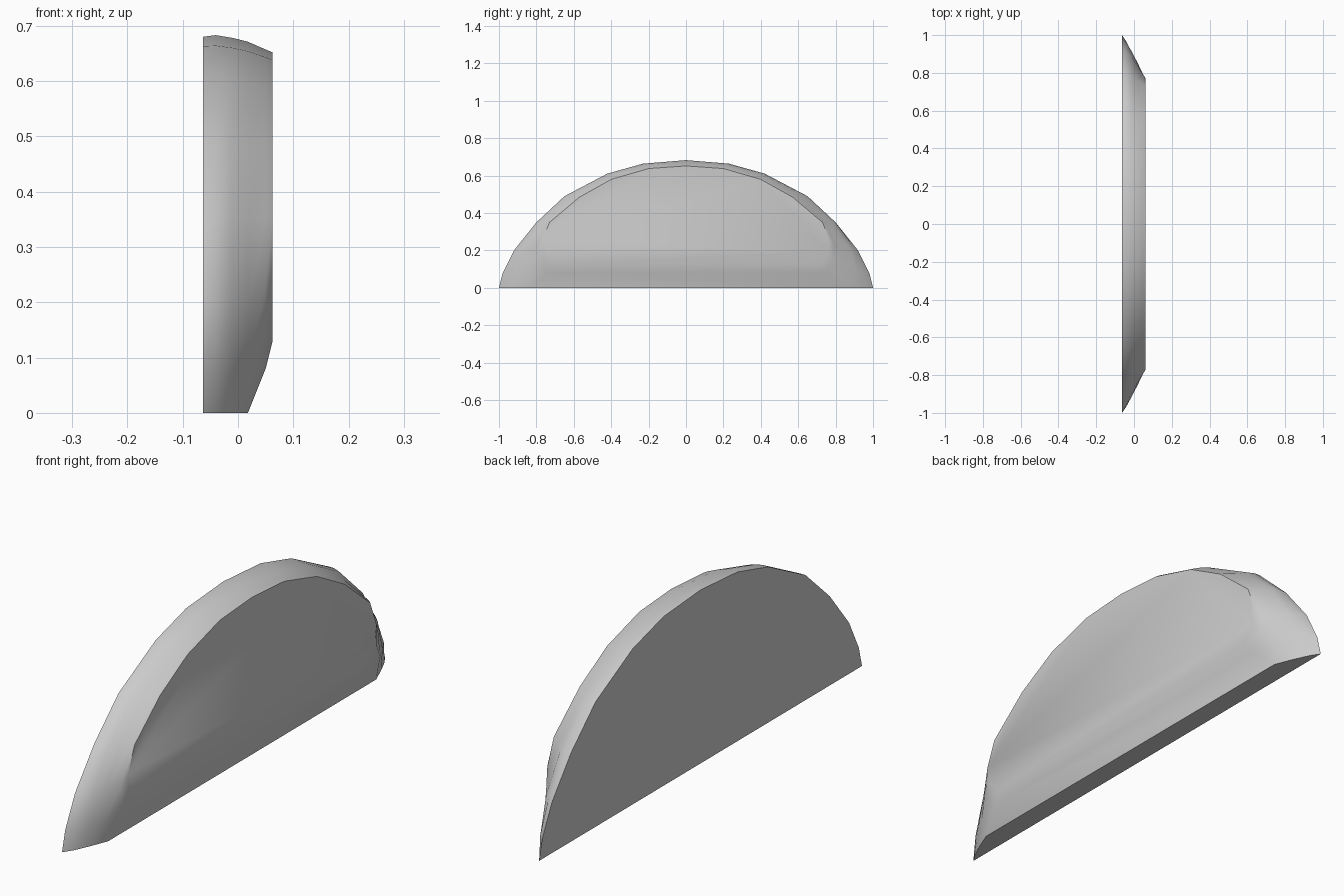
import bpy, bmesh, math

cube = bpy.data.objects.get("Cube")
if cube:
    bpy.data.objects.remove(cube)

grey = bpy.data.materials.new("light grey")
grey.use_nodes = True
grey.diffuse_color = (0.6, 0.6, 0.6, 1)
grey.node_tree.nodes["Principled BSDF"].inputs["Base Color"].default_value = (0.6, 0.6, 0.6, 1)

# Half outlines (y, z) from crown to base corner, keyed by depth x
sections = [
    (-0.063, [(0, .68), (.23, .663), (.42, .61), (.65, .49), (.8, .35), (.92, .2), (.98, .08), (1, 0)]),
    (-0.04, [(0, .683), (.23, .664), (.42, .611), (.65, .49), (.8, .35), (.91, .2), (.96, .08), (.965, 0)]),
    (-0.01, [(0, .678), (.23, .66), (.42, .606), (.64, .488), (.785, .35), (.88, .2), (.91, .08), (.9, 0)]),
    (0.018, [(0, .671), (.22, .654), (.41, .6), (.61, .485), (.76, .35), (.84, .2), (.855, .08), (.83, 0)]),
    (0.05, [(0, .657), (.21, .643), (.405, .586), (.58, .487), (.742, .35), (.79, .23), (.79, .15), (.745, .08)]),
    (0.062, [(0, .652), (.2, .638), (.4, .58), (.57, .485), (.73, .35), (.77, .25), (.76, .19), (.71, .128)]),
]

# Loft the mirrored outlines into one solid slab
bm = bmesh.new()
rings = []
for x, half in sections:
    outline = half + [(-y, z) for y, z in reversed(half[1:])]
    rings.append([bm.verts.new((x, y, z)) for y, z in outline])
for a, b in zip(rings, rings[1:]):
    n = len(a)
    for i in range(n):
        j = (i + 1) % n
        bm.faces.new((a[i], a[j], b[j], b[i]))
bm.faces.new(rings[0])
bm.faces.new(rings[-1])
bmesh.ops.recalc_face_normals(bm, faces=bm.faces)

mesh = bpy.data.meshes.new("half_dome_slab")
bm.to_mesh(mesh)
bm.free()
mesh.materials.append(grey)
slab = bpy.data.objects.new("half_dome_slab", mesh)
bpy.context.collection.objects.link(slab)
bpy.context.view_layer.objects.active = slab
slab.select_set(True)
bpy.ops.object.shade_smooth_by_angle(angle=math.radians(30))
